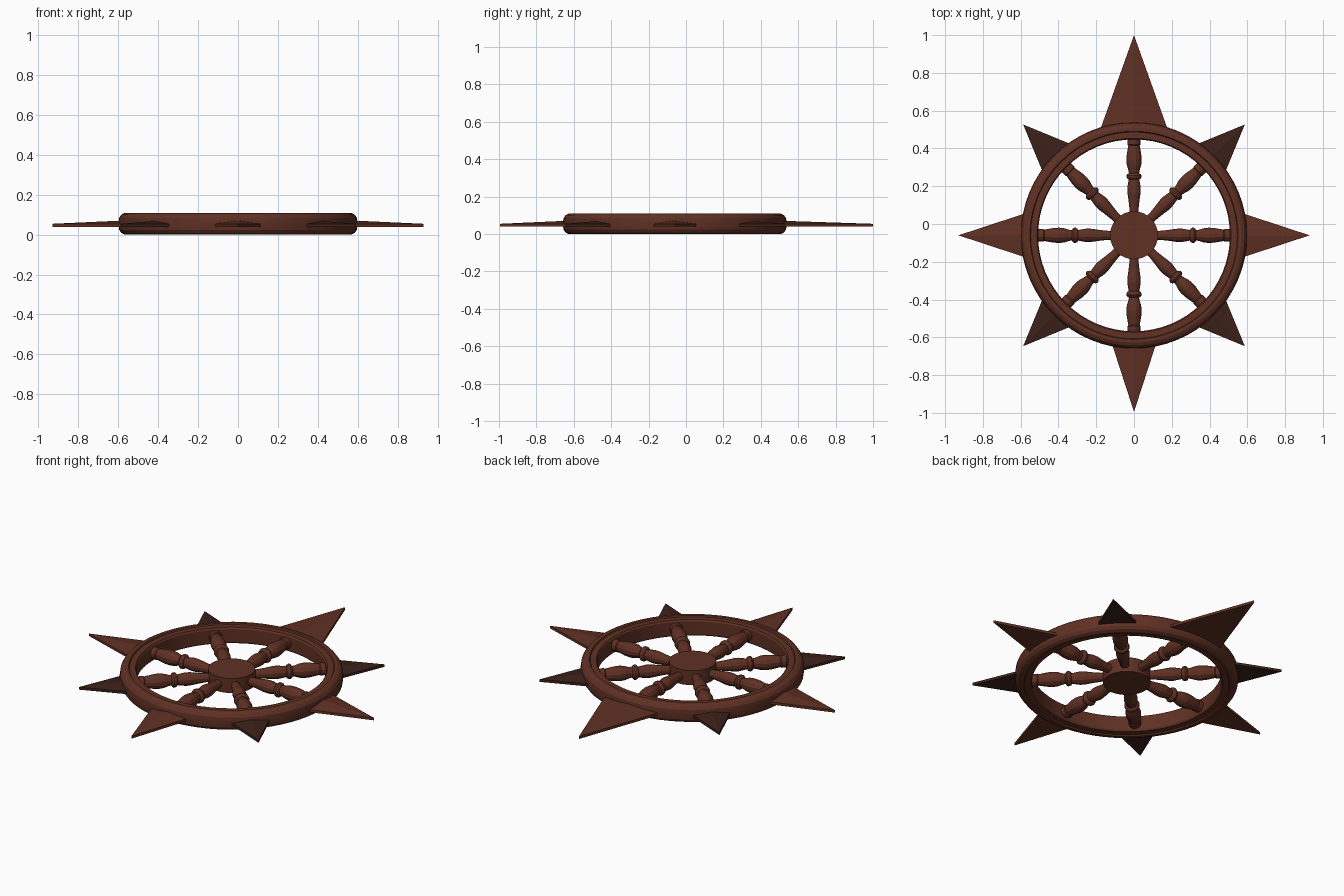
import bpy, bmesh
from math import sin, cos, pi, radians
from mathutils import Matrix

if "Cube" in bpy.data.objects:
    bpy.data.objects.remove(bpy.data.objects["Cube"])

CY, ZC = -0.06, 0.055   # wheel centre and mid-height


def material(name, rgb):
    m = bpy.data.materials.new(name)
    m.diffuse_color = (*rgb, 1)
    m.use_nodes = True
    m.node_tree.nodes["Principled BSDF"].inputs["Base Color"].default_value = m.diffuse_color
    return m


wood = material("red_brown_wood", (0.115, 0.03, 0.017))
dark_wood = material("dark_wood", (0.045, 0.015, 0.01))


def add_object(name, verts, faces, mat, angle=0.0, smooth=None):
    me = bpy.data.meshes.new(name)
    me.from_pydata(verts, [], faces)
    bm = bmesh.new()
    bm.from_mesh(me)
    bmesh.ops.recalc_face_normals(bm, faces=bm.faces)
    bm.to_mesh(me)
    bm.free()
    me.materials.append(mat)
    me.transform(Matrix.Translation((0, CY, 0)) @ Matrix.Rotation(angle, 4, 'Z'))
    ob = bpy.data.objects.new(name, me)
    bpy.context.collection.objects.link(ob)
    if smooth:
        bpy.ops.object.select_all(action='DESELECT')
        ob.select_set(True)
        bpy.context.view_layer.objects.active = ob
        bpy.ops.object.shade_smooth_by_angle(angle=radians(smooth))
    return ob


def lathe(profile, n, closed, axis='Z'):
    """Revolve (radius, height) points; closed loops make rings, open ones get caps."""
    verts, faces, k = [], [], len(profile)
    for i in range(n):
        a = 2 * pi * (i + (0.5 if axis == 'X' else 0)) / n
        for r, h in profile:
            p = (r * cos(a), r * sin(a), h)
            verts.append(p if axis == 'Z' else (h, p[0], p[1] + ZC))
    for i in range(n):
        j = (i + 1) % n
        for s in range(k if closed else k - 1):
            t = (s + 1) % k
            faces.append((i * k + s, j * k + s, j * k + t, i * k + t))
    if not closed:
        faces += [tuple(i * k for i in range(n)), tuple(i * k + k - 1 for i in range(n))]
    return verts, faces


# Rim with chamfered edges and a shallow step on the top and bottom faces
half = [(0.508, 0.038), (0.514, 0.047), (0.547, 0.047), (0.551, 0.054),
        (0.568, 0.054), (0.584, 0.046), (0.595, 0.030)]
rim = [(r, ZC + h) for r, h in half] + [(0.599, ZC)] + [(r, ZC - h) for r, h in reversed(half)]
add_object("wheel_rim", *lathe(rim, 64, True), wood, smooth=25)

# Hub disc
add_object("hub", *lathe([(0.127, 0.012), (0.127, 0.098)], 32, False), wood, smooth=30)

# Turned spokes
spoke = [(0.024, 0.10), (0.025, 0.14), (0.030, 0.185), (0.036, 0.225), (0.037, 0.25),
         (0.032, 0.28), (0.029, 0.296), (0.037, 0.300), (0.042, 0.309), (0.042, 0.317),
         (0.036, 0.325), (0.028, 0.329), (0.031, 0.345), (0.039, 0.37), (0.042, 0.395),
         (0.040, 0.425), (0.034, 0.46), (0.031, 0.475), (0.035, 0.480), (0.034, 0.53)]
for i in range(8):
    add_object(f"spoke_{i + 1}", *lathe(spoke, 12, False, 'X'), wood, i * pi / 4)


# Compass points: thin plates with a raised centre ridge
def point(name, base, half_width, tip, angle, mat):
    z0, z1, zr = 0.040, 0.055, 0.073
    w = half_width
    verts = [(base, -w, z0), (base, w, z0), (tip, 0, z0),
             (base, -w, z1), (base, w, z1), (tip, 0, z1), (base, 0, zr)]
    faces = [(0, 1, 2), (0, 2, 5, 3), (1, 4, 5, 2), (3, 5, 6), (4, 6, 5), (0, 3, 6, 4, 1)]
    add_object(name, verts, faces, mat, angle)


point("north_point", 0.52, 0.193, 1.06, pi / 2, wood)
for name, tip, turn in (("east", 0.93, 0), ("west", 0.93, 2), ("south", 0.935, 3)):
    point(name + "_point", 0.54, 0.128, tip, turn * pi / 2, wood)
for i in range(4):
    point(f"diagonal_point_{i + 1}", 0.53, 0.125, 0.83, pi / 4 + i * pi / 2, dark_wood)

# Rest the wheel exactly on the ground
low = min(v.co.z for o in bpy.data.objects for v in o.data.vertices)
for o in bpy.data.objects:
    o.data.transform(Matrix.Translation((0, 0, -low)))
